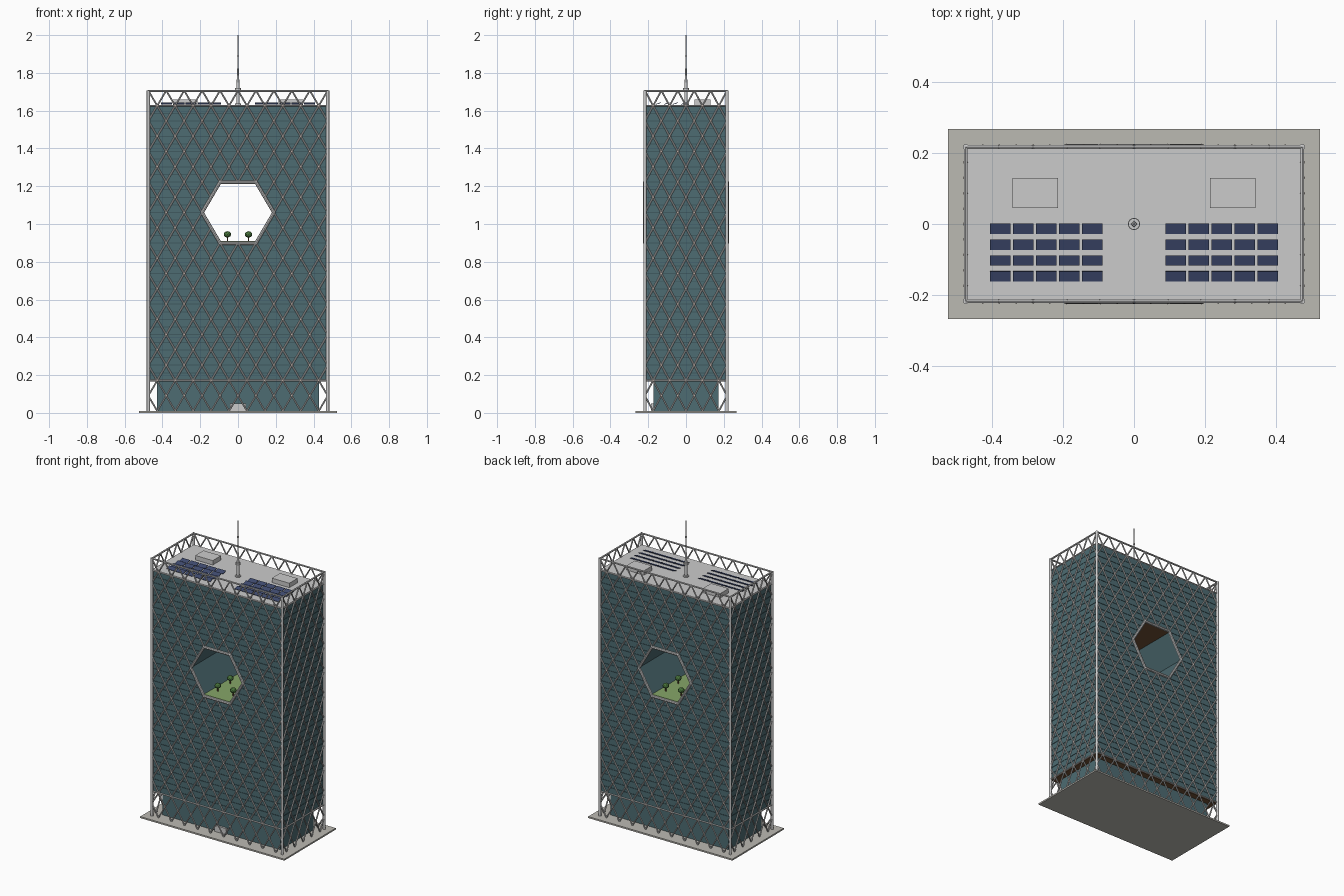
import bpy, bmesh, math
from mathutils import Vector, Matrix

if "Cube" in bpy.data.objects:
    bpy.data.objects.remove(bpy.data.objects["Cube"])

W, D = 0.475, 0.2175            # half width / half depth of the diagrid
GW, GD = W - 0.004, D - 0.004   # glass half sizes
Z0, H = 0.01, 0.0808            # ground level and diagrid row height
NX, NY = 10, 5                  # diagrid bays on the long / short faces
CX, CY = 2 * W / NX, 2 * D / NY
zk = lambda k: Z0 + H * k
ZB, ZR, ZT, ZC = zk(2), zk(20), zk(21), zk(13)
HEX = [(-CX, zk(11)), (-2 * CX, ZC), (-CX, zk(15)), (CX, zk(15)), (2 * CX, ZC), (CX, zk(11))]


def mat(name, rgb):
    m = bpy.data.materials.new(name)
    m.diffuse_color = (*rgb, 1)
    m.use_nodes = True
    m.node_tree.nodes["Principled BSDF"].inputs["Base Color"].default_value = m.diffuse_color
    return m


GLASS = mat("glass_teal", (0.075, 0.15, 0.17))
SLAB = mat("slab_dark_teal", (0.05, 0.10, 0.115))
NODE = mat("node_pale", (0.5, 0.42, 0.38))
PANEL = mat("panel_blue", (0.05, 0.07, 0.16))
GRASS = mat("grass_green", (0.24, 0.38, 0.14))
LEAF = mat("leaf_green", (0.06, 0.16, 0.04))
WOOD = mat("wood_brown", (0.16, 0.08, 0.035))
STONE = mat("plaza_stone", (0.5, 0.49, 0.45))


def finish(name, bm, material=None, smooth=False):
    bmesh.ops.recalc_face_normals(bm, faces=bm.faces)
    me = bpy.data.meshes.new(name)
    bm.to_mesh(me)
    bm.free()
    ob = bpy.data.objects.new(name, me)
    bpy.context.collection.objects.link(ob)
    if material:
        me.materials.append(material)
    if smooth:
        bpy.context.view_layer.objects.active = ob
        ob.select_set(True)
        bpy.ops.object.shade_smooth_by_angle(angle=math.radians(40))
        ob.select_set(False)
    return ob


def box(bm, x0, x1, y0, y1, z0, z1, tilt=0):
    m = Matrix.Translation(((x0 + x1) / 2, (y0 + y1) / 2, (z0 + z1) / 2))
    m = m @ Matrix.Rotation(tilt, 4, 'X') @ Matrix.Diagonal((x1 - x0, y1 - y0, z1 - z0, 1))
    bmesh.ops.create_cube(bm, size=1, matrix=m)


def bar(bm, a, b, r, sides=6, r2=None):
    a, b = Vector(a), Vector(b)
    d = b - a
    m = Matrix.Translation((a + b) / 2) @ d.to_track_quat('Z', 'Y').to_matrix().to_4x4()
    bmesh.ops.create_cone(bm, cap_ends=True, segments=sides, radius1=r,
                          radius2=r if r2 is None else r2, depth=d.length, matrix=m)


def single(name, dims, material=None):
    bm = bmesh.new()
    box(bm, *dims)
    return finish(name, bm, material)


def hex_half(z):
    """half width of the sky opening at height z"""
    t = abs(z - ZC)
    return 2 * CX - t * CX / (2 * H) if t < 2 * H else 0


# plaza, lobby, door, soffit
single("plaza_slab", (-0.525, 0.525, -0.268, 0.268, 0, Z0), STONE)
single("lobby_glass", (-0.43, 0.43, -0.172, 0.172, Z0, ZB), GLASS)
single("entrance_door", (-0.043, 0.043, -0.185, -0.171, Z0, 0.05))
single("soffit", (-GW, GW, -GD, GD, ZB - 0.006, ZB), WOOD)

# glass tower with hexagonal opening through it
bm = bmesh.new()
for s in (1, -1):
    pts = [(0, ZB), (0, zk(11))] + HEX[:3] + [(0, zk(15)), (0, ZR), (-GW, ZR), (-GW, ZB)]
    f = [bm.verts.new((x * s, -GD, z)) for x, z in pts]
    b = [bm.verts.new((x * s, GD, z)) for x, z in pts]
    bm.faces.new(f)
    bm.faces.new(b)
    for i in range(len(pts)):
        j = (i + 1) % len(pts)
        if pts[i][0] or pts[j][0]:
            bm.faces.new((f[i], f[j], b[j], b[i]))
bmesh.ops.remove_doubles(bm, verts=bm.verts, dist=1e-5)
finish("glass_tower", bm, GLASS)

# floor edges showing as thin bands
bm = bmesh.new()
for i in range(1, 36):
    z = ZB + i * H / 2
    w = hex_half(z)
    for s in (1, -1):
        ys = sorted((s * (GD - 0.004), s * (GD + 0.002)))
        for x0, x1 in ([(-GW, -w), (w, GW)] if w else [(-GW, GW)]):
            box(bm, x0, x1, *ys, z - 0.0025, z + 0.0025)
        xs = sorted((s * (GW - 0.004), s * (GW + 0.002)))
        box(bm, *xs, -GD, GD, z - 0.0025, z + 0.0025)
finish("floor_edges", bm, SLAB)

# diagrid members and nodes on all four faces
grid, nodes = bmesh.new(), bmesh.new()
faces = []
for s in (1, -1):
    faces.append((W, CX, lambda u, z, s=s: (u, s * D, z), True))
    faces.append((D, CY, lambda u, z, s=s: (s * W, u, z), False))
for half, c, at, opening in faces:
    n = round(2 * half / c)
    hidden = lambda u, z: opening and abs(u) < hex_half(z) - 0.004
    for k in range(21):
        for i in range(2 * n):       # alternating diagonals, integer nodes on odd rows
            u0, u1 = -half + i * c / 2, -half + (i + 1) * c / 2
            if (i + k) % 2:
                za, zb = zk(k), zk(k + 1)
            else:
                za, zb = zk(k + 1), zk(k)
            if not hidden((u0 + u1) / 2, (za + zb) / 2):
                bar(grid, at(u0, za), at(u1, zb), 0.0045)
        if k == 0:
            continue
        for i in range(1, 2 * n):
            u = -half + i * c / 2
            if (i + k) % 2 and not hidden(u, zk(k)):
                bmesh.ops.create_uvsphere(nodes, u_segments=8, v_segments=5, radius=0.0075,
                                          matrix=Matrix.Translation(at(u, zk(k))))
    for z, r in ((ZB, 0.005), (ZR, 0.004), (ZT - 0.003, 0.006)):   # ring beams
        bar(grid, at(-half, z), at(half, z), r)
finish("diagrid_bars", grid, None, True)
finish("diagrid_nodes", nodes, NODE, True)

# corner columns
bm = bmesh.new()
for sx in (1, -1):
    for sy in (1, -1):
        bar(bm, (sx * W, sy * D, 0.005), (sx * W, sy * D, ZT), 0.0085, 12)
finish("corner_columns", bm, None, True)

# frames around the opening, front and back
bm = bmesh.new()
for s in (1, -1):
    for (xa, za), (xb, zb) in zip(HEX, HEX[1:] + HEX[:1]):
        bar(bm, (xa, s * D, za), (xb, s * D, zb), 0.009, 8)
    for x, z in HEX:
        bmesh.ops.create_uvsphere(bm, u_segments=8, v_segments=6, radius=0.0095,
                                  matrix=Matrix.Translation((x, s * D, z)))
finish("opening_frame", bm, None, True)

# sky garden with lawn, timber ceiling and trees
single("garden_lawn", (-0.098, 0.098, -GD, GD, zk(11) - 0.002, zk(11) + 0.01), GRASS)
single("garden_ceiling", (-0.096, 0.096, -GD, GD, zk(15) - 0.005, zk(15) + 0.002), WOOD)
trunks, crowns = bmesh.new(), bmesh.new()
for x in (-0.056, 0.056):
    for y in (-0.13, 0, 0.13):
        bar(trunks, (x, y, 0.905), (x, y, 0.94), 0.004)
        m = Matrix.Translation((x, y, 0.945)) @ Matrix.Diagonal((1, 1, 0.85, 1))
        bmesh.ops.create_icosphere(crowns, subdivisions=2, radius=0.02, matrix=m)
finish("tree_trunks", trunks, WOOD)
finish("tree_crowns", crowns, LEAF)

# roof deck, plant units, tilted solar panels
single("roof_deck", (-GW, GW, -GD, GD, ZR - 0.004, ZR + 0.004))
units, panels = bmesh.new(), bmesh.new()
for s in (1, -1):
    box(units, s * 0.279 - 0.064, s * 0.279 + 0.064, 0.045, 0.13, ZR, ZR + 0.033)
    for i in range(5):
        for j in range(4):
            x, y = s * (0.118 + 0.065 * i), -0.013 - 0.045 * j
            box(panels, x - 0.029, x + 0.029, y - 0.015, y + 0.015,
                ZR + 0.010, ZR + 0.013, math.radians(18))
finish("roof_plant_units", units)
finish("solar_panels", panels, PANEL)

# stepped antenna mast
bm = bmesh.new()
for z0, z1, r0, r1 in ((ZR, ZR + 0.012, 0.017, 0.017), (ZR, 1.712, 0.009, 0.009),
                       (1.71, 1.72, 0.016, 0.016), (1.72, 1.785, 0.008, 0.006),
                       (1.785, 1.89, 0.0045, 0.003), (1.885, 1.895, 0.006, 0.006),
                       (1.89, 2.0, 0.0025, 0.0015)):
    bar(bm, (0, 0, z0), (0, 0, z1), r0, 16, r1)
finish("antenna_mast", bm, None, True)
